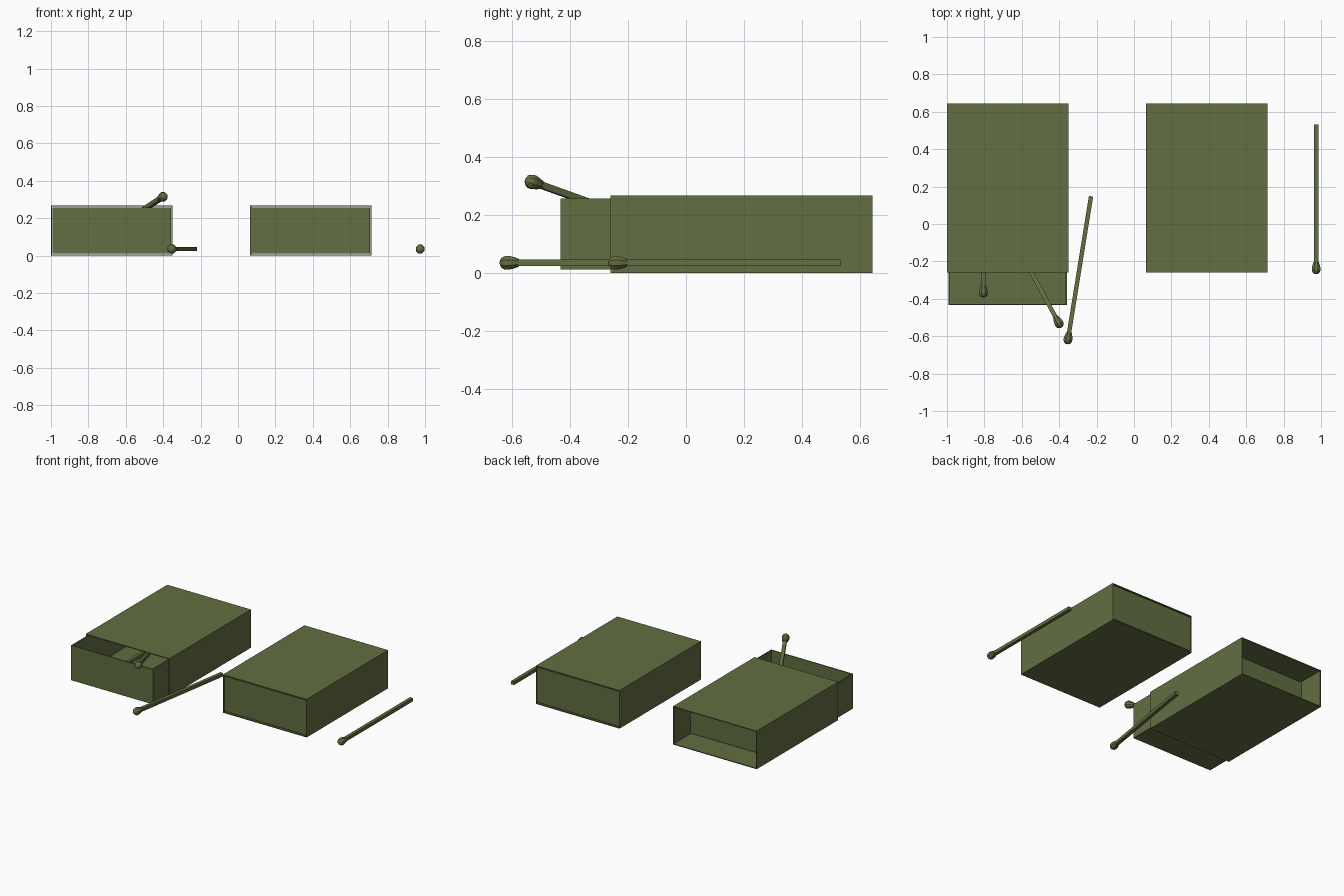
import bpy, bmesh, math
from mathutils import Vector

if "Cube" in bpy.data.objects:
    bpy.data.objects.remove(bpy.data.objects["Cube"])

olive = bpy.data.materials.new("olive green")
olive.diffuse_color = (0.122, 0.156, 0.054, 1)
olive.use_nodes = True
olive.node_tree.nodes["Principled BSDF"].inputs["Base Color"].default_value = olive.diffuse_color


def finish(bm, name):
    bmesh.ops.recalc_face_normals(bm, faces=bm.faces)
    me = bpy.data.meshes.new(name)
    bm.to_mesh(me)
    bm.free()
    me.materials.append(olive)
    ob = bpy.data.objects.new(name, me)
    bpy.context.collection.objects.link(ob)
    return ob


def open_box(name, lo, hi, is_open, wall):
    """Cardboard box with the faces chosen by is_open(normal) left out."""
    lo, hi = Vector(lo), Vector(hi)
    bm = bmesh.new()
    bmesh.ops.create_cube(bm, size=1)
    bm.normal_update()
    bmesh.ops.delete(bm, geom=[f for f in bm.faces if is_open(f.normal)], context='FACES_ONLY')
    for v in bm.verts:
        v.co = Vector([(lo[i] + hi[i]) / 2 + v.co[i] * (hi[i] - lo[i]) for i in range(3)])
    # keep outward normals, then thicken inwards
    me = bpy.data.meshes.new(name)
    bm.to_mesh(me)
    bm.free()
    me.materials.append(olive)
    ob = bpy.data.objects.new(name, me)
    bpy.context.collection.objects.link(ob)
    mod = ob.modifiers.new("cardboard", 'SOLIDIFY')
    mod.thickness = wall
    mod.offset = -1
    mod.use_even_offset = True


def matchbox(name, x0, slide):
    x1, y0, y1 = x0 + 0.65, -0.26, 0.644
    open_box(name + "_sleeve", (x0, y0, 0), (x1, y1, 0.268),
             lambda n: abs(n.y) > 0.5, 0.006)
    open_box(name + "_tray", (x0 + 0.008, y0 + 0.004 - slide, 0.012),
             (x1 - 0.008, y1 - 0.004 - slide, 0.257), lambda n: n.z > 0.5, 0.007)


def match(name, tip, direction, length=0.8, half=0.0115):
    d = Vector(direction).normalized()
    side = d.cross(Vector((0, 0, 1))).normalized()
    up = side.cross(d)
    tip = Vector(tip)

    def loft(rings, sides, turn, part):
        bm = bmesh.new()
        loops = []
        for t, r in rings:
            loops.append([bm.verts.new(tip + d * t
                          + side * r * math.cos(turn + math.tau * k / sides)
                          + up * r * math.sin(turn + math.tau * k / sides))
                          for k in range(sides)])
        for a, b in zip(loops, loops[1:]):
            for k in range(sides):
                j = (k + 1) % sides
                bm.faces.new((a[k], a[j], b[j], b[k]))
        bm.faces.new(loops[0])
        bm.faces.new(loops[-1])
        finish(bm, name + part)

    # square stick and faceted teardrop head
    loft([(0.03, half * math.sqrt(2)), (length, half * math.sqrt(2))], 4, math.pi / 4, "_stick")
    loft([(0, 0.009), (0.006, 0.019), (0.018, 0.0255), (0.03, 0.0255),
          (0.048, 0.021), (0.064, 0.015)], 8, math.pi / 8, "_head")


# boxes: one partly open, one closed
matchbox("open_box", -1.0, 0.178)
matchbox("closed_box", 0.065, 0)

# matches: two on the ground, one in the tray, one leaning out of it
match("right_match", (0.974, -0.267, 0.035), (0, 1, 0))
match("middle_match", (-0.357, -0.642, 0.035), (0.159, 0.987, 0))
match("tray_match", (-0.805, -0.392, 0.048), (0, 1, 0))
match("leaning_match", (-0.39, -0.552, 0.322), (-0.54, 1, -0.36))
